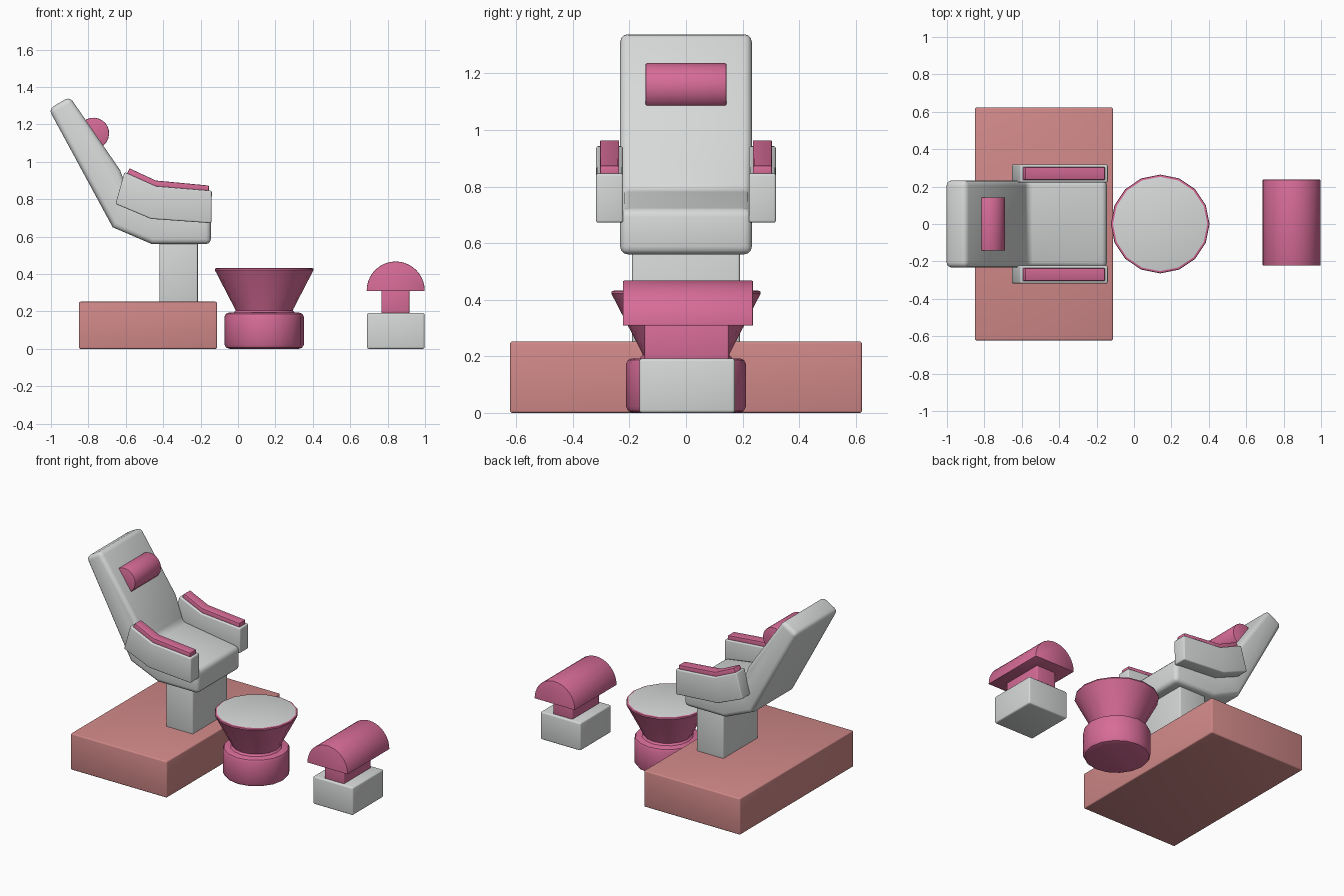
import bpy, bmesh, math
from mathutils import Vector

if "Cube" in bpy.data.objects:
    bpy.data.objects.remove(bpy.data.objects["Cube"])


def material(name, rgb):
    m = bpy.data.materials.new(name)
    m.diffuse_color = (*rgb, 1)
    m.use_nodes = True
    m.node_tree.nodes["Principled BSDF"].inputs["Base Color"].default_value = m.diffuse_color
    return m


GREY = material("light_grey", (0.68, 0.69, 0.69))
PINK = material("pink", (0.68, 0.15, 0.31))
SALMON = material("salmon", (0.64, 0.25, 0.25))


def finish(name, bm, mats, bevel=0.0, limit=50, segments=3):
    bmesh.ops.recalc_face_normals(bm, faces=bm.faces[:])
    mesh = bpy.data.meshes.new(name)
    bm.to_mesh(mesh)
    bm.free()
    for m in mats:
        mesh.materials.append(m)
    ob = bpy.data.objects.new(name, mesh)
    bpy.context.collection.objects.link(ob)
    bpy.ops.object.select_all(action='DESELECT')
    ob.select_set(True)
    bpy.context.view_layer.objects.active = ob
    if bevel:
        b = ob.modifiers.new("Bevel", 'BEVEL')
        b.width, b.segments = bevel, segments
        b.limit_method, b.angle_limit = 'ANGLE', math.radians(limit)
        bpy.ops.object.modifier_apply(modifier="Bevel")
    bpy.ops.object.shade_smooth_by_angle(angle=math.radians(35))
    return ob


def extrude(name, profile, y0, y1, mat, **kw):
    """Extrude an x-z profile from y0 to y1."""
    bm = bmesh.new()
    face = bm.faces.new([bm.verts.new((x, y0, z)) for x, z in profile])
    out = bmesh.ops.extrude_face_region(bm, geom=[face])
    verts = [g for g in out["geom"] if isinstance(g, bmesh.types.BMVert)]
    bmesh.ops.translate(bm, verts=verts, vec=Vector((0, y1 - y0, 0)))
    return finish(name, bm, [mat], **kw)


def box(name, x0, x1, y0, y1, z0, z1, mat, **kw):
    return extrude(name, [(x0, z0), (x1, z0), (x1, z1), (x0, z1)], y0, y1, mat, **kw)


def arc(cx, cz, r, a0, a1, n):
    return [(cx + r * math.cos(math.radians(a0 + (a1 - a0) * i / n)),
             cz + r * math.sin(math.radians(a0 + (a1 - a0) * i / n))) for i in range(n + 1)]


def lathe(name, cx, rings, mats, sides=16):
    """Capped stack of (radius, z) rings; the top cap takes the last material."""
    bm = bmesh.new()
    loops = []
    for r, z in rings:
        loops.append([bm.verts.new((cx + r * math.cos(math.tau * i / sides),
                                    r * math.sin(math.tau * i / sides), z)) for i in range(sides)])
    for a, b in zip(loops, loops[1:]):
        for i in range(sides):
            j = (i + 1) % sides
            bm.faces.new((a[i], a[j], b[j], b[i]))
    bm.faces.new(loops[0])
    bm.faces.new(loops[-1]).material_index = len(mats) - 1
    return finish(name, bm, mats)


# Platform and chair post
box("platform", -0.85, -0.112, -0.622, 0.622, 0, 0.252, SALMON, bevel=0.008)
box("chair_post", -0.42, -0.215, -0.19, 0.19, 0.24, 0.6, GREY, bevel=0.008)

# Seat and reclined back in one piece
extrude("seat_and_back",
        [(-0.145, 0.56), (-0.46, 0.56), (-0.67, 0.65), (-1.012, 1.282), (-0.9, 1.348),
         (-0.63, 0.955), (-0.57, 0.785), (-0.145, 0.72)],
        -0.233, 0.233, GREY, bevel=0.028)

# Head cushion
extrude("head_cushion", arc(-0.773, 1.152, 0.084, -125, 235, 24)[:-1],
        -0.143, 0.143, PINK, bevel=0.005, segments=2)

# Armrests and their pads on both sides
for side, label in ((1, "left"), (-1, "right")):
    extrude(label + "_armrest",
            [(-0.142, 0.672), (-0.465, 0.695), (-0.655, 0.775), (-0.607, 0.945),
             (-0.44, 0.87), (-0.14, 0.845)],
            side * 0.222, side * 0.318, GREY, bevel=0.008)
    extrude(label + "_arm_pad",
            [(-0.155, 0.835), (-0.45, 0.855), (-0.6, 0.925), (-0.58, 0.965),
             (-0.44, 0.9), (-0.155, 0.873)],
            side * 0.236, side * 0.304, PINK, bevel=0.005, segments=2)

# Round stool: drum base and flared top with grey cushion face
lathe("round_stool_base", 0.14,
      [(0.185, 0), (0.203, 0.006), (0.212, 0.022), (0.212, 0.172), (0.205, 0.187), (0.19, 0.193)], [PINK])
lathe("round_stool_top", 0.14,
      [(0.17, 0.185), (0.153, 0.205), (0.157, 0.215), (0.245, 0.385), (0.264, 0.422),
       (0.262, 0.43), (0.252, 0.433)], [PINK, GREY])

# Footrest: block, neck and half-round cushion
box("footrest_base", 0.69, 0.997, -0.165, 0.173, 0, 0.192, GREY, bevel=0.01)
box("footrest_neck", 0.766, 0.916, -0.146, 0.152, 0.18, 0.32, PINK, bevel=0.008)
extrude("footrest_cushion", [(0.998, 0.308)] + arc(0.843, 0.312, 0.155, 0, 180, 20) + [(0.688, 0.308)],
        -0.223, 0.237, PINK, bevel=0.007, segments=2)
